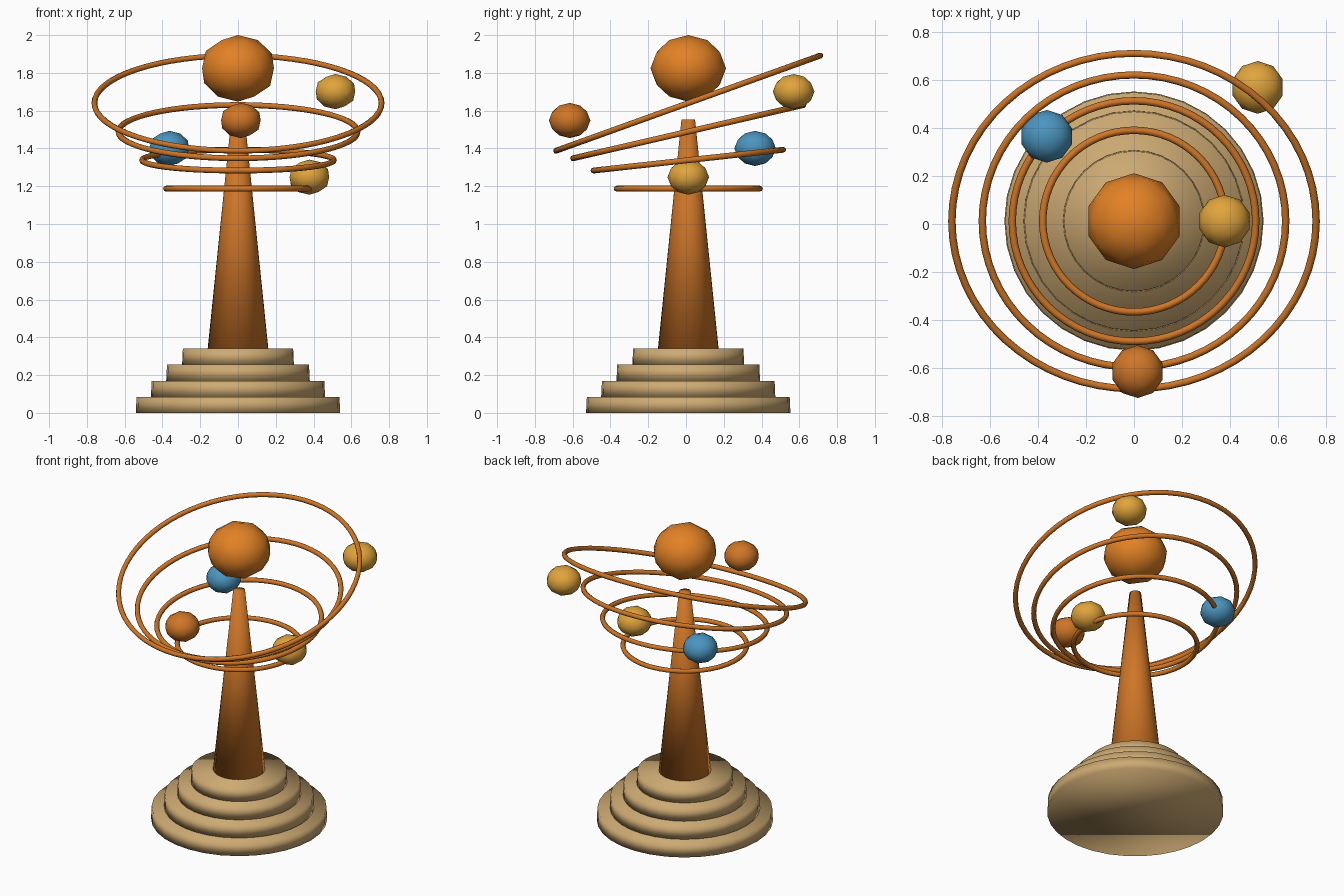
import bpy
import bmesh
from math import sin, cos, pi
from mathutils import Matrix

cube = bpy.data.objects.get("Cube")
if cube:
    bpy.data.objects.remove(cube)

CY = 0.012  # y of the central axis


def material(name, rgb):
    mat = bpy.data.materials.new(name)
    mat.use_nodes = True
    mat.diffuse_color = (*rgb, 1)
    mat.node_tree.nodes["Principled BSDF"].inputs["Base Color"].default_value = (*rgb, 1)
    return mat


TAN = material("tan_stone", (0.61, 0.40, 0.17))
COPPER = material("copper", (0.62, 0.18, 0.02))
ORANGE = material("bright_orange", (0.76, 0.22, 0.018))
YELLOW = material("golden_yellow", (0.75, 0.37, 0.045))
BLUE = material("sky_blue", (0.07, 0.30, 0.52))


def add_object(name, data, mat):
    data.materials.append(mat)
    obj = bpy.data.objects.new(name, data)
    bpy.context.collection.objects.link(obj)
    return obj


def mesh_object(name, bm, mat):
    for face in bm.faces:
        face.smooth = True
    mesh = bpy.data.meshes.new(name)
    bm.to_mesh(mesh)
    bm.free()
    return add_object(name, mesh, mat)


def frustum(name, z0, z1, r0, r1, mat):
    bm = bmesh.new()
    bmesh.ops.create_cone(bm, cap_ends=True, segments=32, radius1=r0, radius2=r1,
                          depth=z1 - z0,
                          matrix=Matrix.Translation((0, CY, (z0 + z1) / 2)))
    return mesh_object(name, bm, mat)


def ball(name, centre, radius, height, mat):
    bm = bmesh.new()
    squash = Matrix.Diagonal((radius, radius, height, 1))
    bmesh.ops.create_icosphere(bm, subdivisions=2, radius=1,
                               matrix=Matrix.Translation(centre) @ squash)
    return mesh_object(name, bm, mat)


def ring(name, z, rx, ry, rise, mat, count=64):
    curve = bpy.data.curves.new(name, "CURVE")
    curve.dimensions = "3D"
    curve.bevel_depth = 0.0155
    curve.bevel_resolution = 2
    spline = curve.splines.new("POLY")
    spline.points.add(count - 1)
    for i, point in enumerate(spline.points):
        a = 2 * pi * i / count
        point.co = (rx * cos(a), CY + ry * sin(a), z + rise * sin(a), 1)
    spline.use_cyclic_u = True
    return add_object(name, curve, mat)


# Stepped round base
for i, radius in enumerate((0.541, 0.461, 0.380, 0.296)):
    frustum(f"base_step_{i + 1}", i * 0.085, (i + 1) * 0.085, radius, radius - 0.004, TAN)

# Tapered column
frustum("column", 0.335, 1.553, 0.161, 0.036, COPPER)

# Orbit rings, each wider and more tilted than the one below
rings = [(0.381, 0.379, 0), (0.508, 0.502, 0.055),
         (0.633, 0.610, 0.141), (0.760, 0.700, 0.252)]
for i, (rx, ry, rise) in enumerate(rings):
    ring(f"orbit_ring_{i + 1}", 1.187 + 0.151 * i, rx, ry, rise, COPPER)

# Central sun and four planets
ball("sun", (0, CY, 1.824), 0.2, 0.176, ORANGE)
planets = [((0.378, CY, 1.248), YELLOW), ((-0.364, 0.366, 1.400), BLUE),
           ((0.015, -0.616, 1.548), COPPER), ((0.516, 0.570, 1.701), YELLOW)]
for i, (centre, mat) in enumerate(planets):
    ball(f"planet_{i + 1}", centre, 0.11, 0.093, mat)
